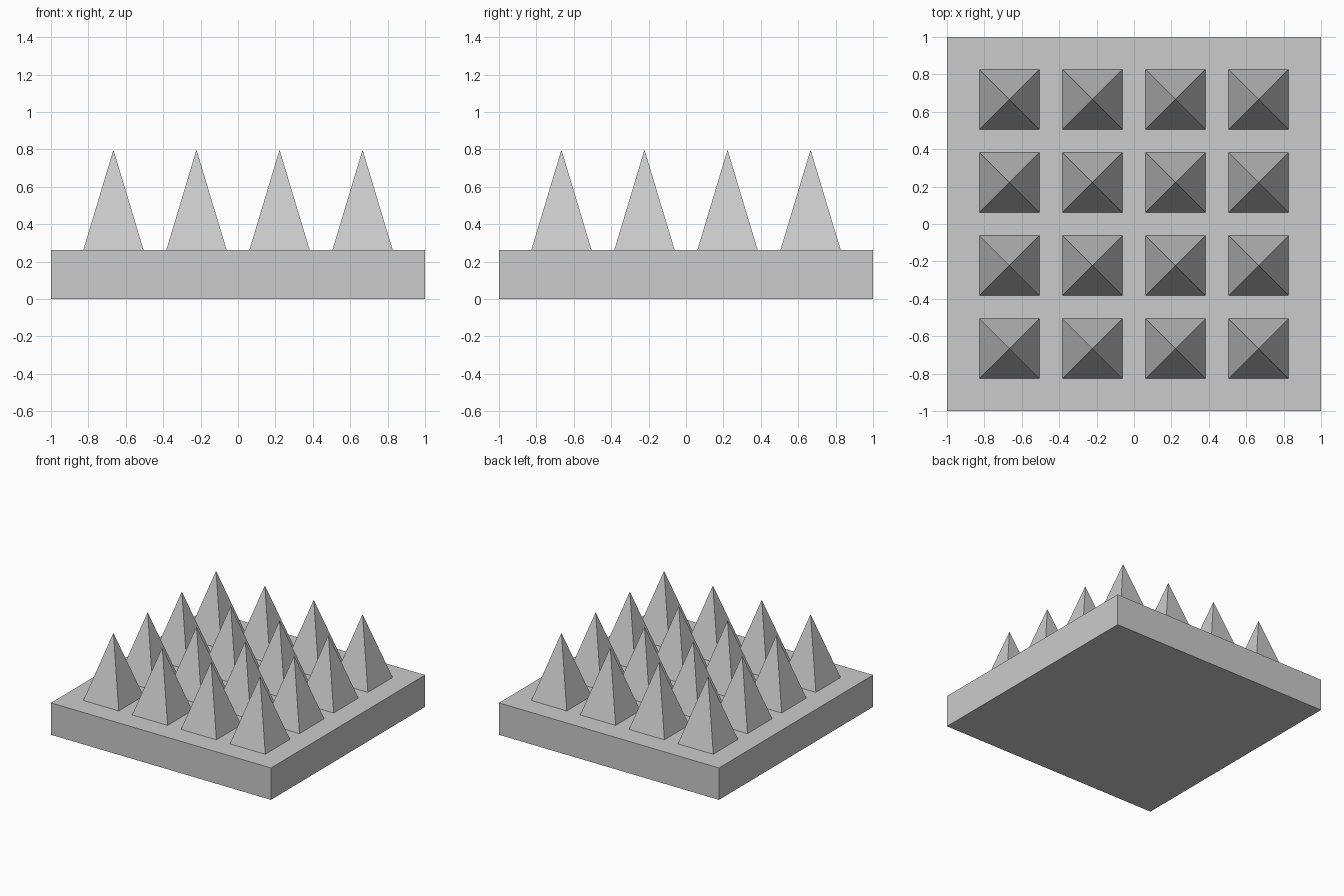
import bpy
import math

if "Cube" in bpy.data.objects:
    bpy.data.objects.remove(bpy.data.objects["Cube"])

BASE_H = 0.262
TOP = 0.798
HALF = 0.161
PITCH = 0.444

# Square base slab
bpy.ops.mesh.primitive_cube_add(size=1, location=(0, 0, BASE_H / 2))
base = bpy.context.object
base.name = "base"
base.scale = (2, 2, BASE_H)
bpy.ops.object.transform_apply(location=False, rotation=False, scale=True)

# Four by four grid of square pyramids
for row in range(4):
    for col in range(4):
        x, y = (col - 1.5) * PITCH, (row - 1.5) * PITCH
        bpy.ops.mesh.primitive_cone_add(
            vertices=4, radius1=HALF * math.sqrt(2), radius2=0,
            depth=TOP - BASE_H, location=(x, y, (TOP + BASE_H) / 2),
            rotation=(0, 0, math.pi / 4))
        spike = bpy.context.object
        spike.name = f"spike_{row + 1}_{col + 1}"
        bpy.ops.object.transform_apply(location=False, rotation=True, scale=False)
